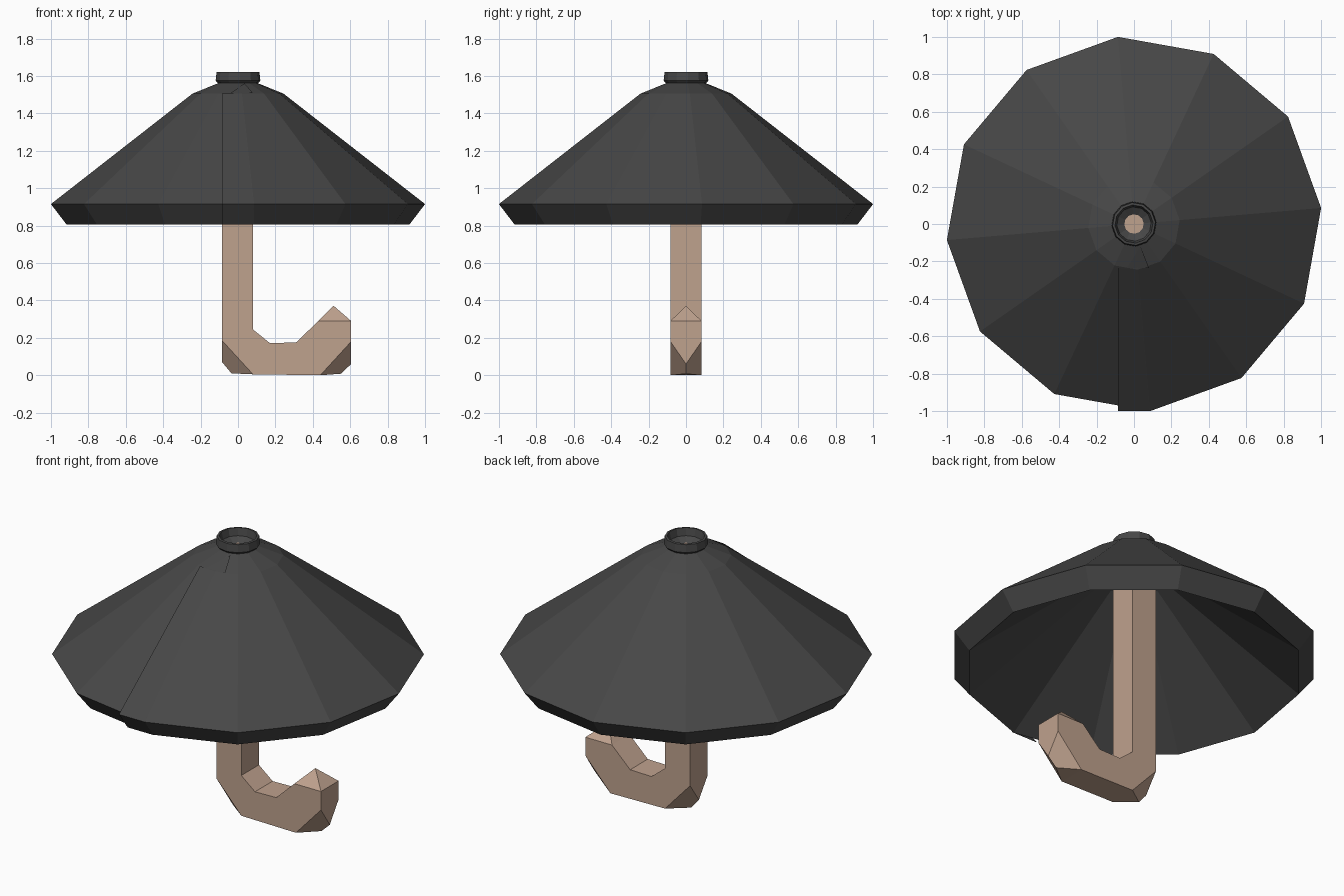
import bpy
from math import cos, sin, radians

if "Cube" in bpy.data.objects:
    bpy.data.objects.remove(bpy.data.objects["Cube"])


def material(name, color):
    m = bpy.data.materials.new(name)
    m.diffuse_color = (*color, 1)
    m.use_nodes = True
    m.node_tree.nodes["Principled BSDF"].inputs["Base Color"].default_value = m.diffuse_color
    return m


def mesh_object(name, verts, faces, mat):
    me = bpy.data.meshes.new(name)
    me.from_pydata(verts, [], faces)
    me.validate()
    ob = bpy.data.objects.new(name, me)
    bpy.context.collection.objects.link(ob)
    me.materials.append(mat)
    return ob


def lathe(name, profile, mat, sides=12, offset=4.9):
    verts = [(r * cos(radians(offset + 360 * k / sides)),
              r * sin(radians(offset + 360 * k / sides)), z)
             for r, z in profile for k in range(sides)]
    faces = [(i * sides + k, i * sides + (k + 1) % sides,
              (i + 1) * sides + (k + 1) % sides, (i + 1) * sides + k)
             for i in range(len(profile) - 1) for k in range(sides)]
    return mesh_object(name, verts, faces, mat)


fabric = material("dark_fabric", (0.063, 0.063, 0.063))
wood = material("wood", (0.52, 0.36, 0.27))

# Thick twelve-sided canopy: inner wall, slanted rim, outer wall
lathe("canopy", [(0.052, 1.44), (0.177, 1.388), (0.92, 0.806), (1.004, 0.915),
                 (0.245, 1.505), (0.105, 1.562)], fabric)

# Open collar on top, narrowing to a small hole over the pole
lathe("collar", [(0.105, 1.56), (0.12, 1.575), (0.115, 1.62), (0.102, 1.622),
                 (0.092, 1.578), (0.052, 1.555)], fabric)

# Overlapping front flap that closes the canopy
w = 0.085
flap = [(-w, -0.917, 0.806), (w, -0.917, 0.806), (-w, -1.0, 0.915), (w, -1.0, 0.915),
        (-w, -0.235, 1.507), (0.021, -0.244, 1.505),
        (-0.04, -0.236, 1.508), (0.08, -0.236, 1.508), (0.035, -0.12, 1.56)]
mesh_object("canopy_flap", flap, [(0, 1, 3, 2), (2, 3, 5, 4), (6, 7, 8)], fabric)

# Square pole and hooked handle: one side outline, mirrored in y
outline = [(-w, 1.555), (-w, 0.185), (0.08, 0.005), (0.44, 0.0), (0.605, 0.18),
           (0.605, 0.29), (0.43, 0.29), (0.31, 0.175), (0.17, 0.172),
           (0.08, 0.245), (0.08, 1.555)]
n = len(outline)
verts = [(x, y, z) for y in (-0.083, 0.083) for x, z in outline]
# Centre-line points: two for each rounded corner, one for the tip
verts += [(x, 0, z) for x, z in ((-w, 0.07), (-0.035, 0.01),
                                 (0.55, 0.008), (0.605, 0.06), (0.51, 0.372))]
c = 2 * n
# Side faces split into pole, elbow and hook
faces = []
for s in (0, n):
    for f in ((0, 1, 9, 10), (1, 2, 8, 9), (2, 3, 7, 8), (3, 4, 6, 7), (4, 5, 6)):
        faces.append(tuple(s + i for i in (f if s == 0 else f[::-1])))
for i in range(n):
    j = (i + 1) % n
    a, b, d, e = i, j, j + n, i + n
    if i in (1, 3):
        p, q = c + i - 1, c + i
        faces += [(b, a, p, q), (e, d, q, p), (a, e, p), (d, b, q)]
    elif i == 5:
        t = c + 4
        faces += [(b, a, t), (d, b, t), (e, d, t), (a, e, t)]
    else:
        faces.append((b, a, e, d))
mesh_object("pole_and_handle", verts, faces, wood)
